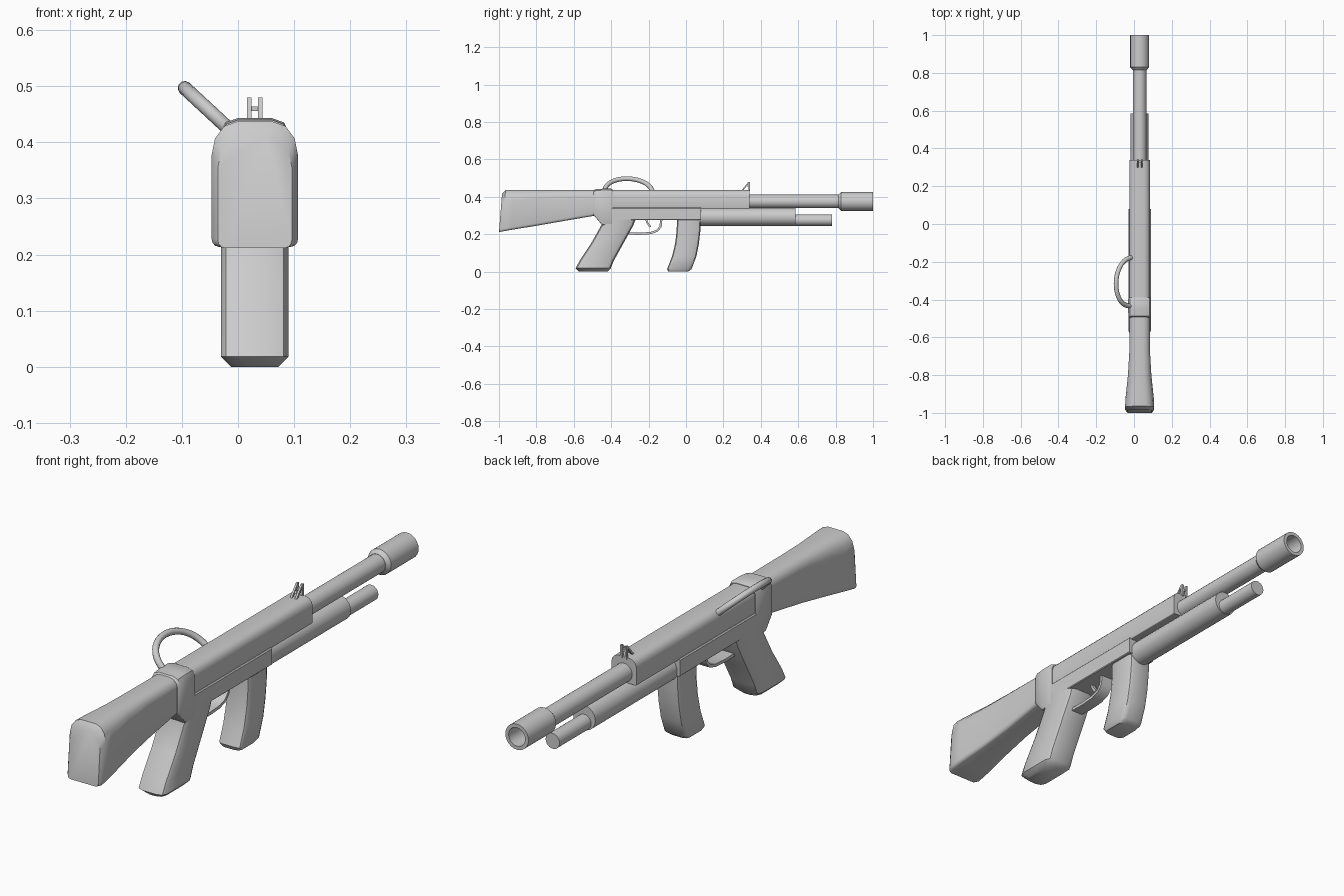
import bpy, bmesh, math
from mathutils import Vector

if "Cube" in bpy.data.objects:
    bpy.data.objects.remove(bpy.data.objects["Cube"])

CX = 0.03  # centre line of the gun body
mat = bpy.data.materials.new("plain grey")
mat.diffuse_color = (0.6, 0.6, 0.6, 1)
mat.use_nodes = True
mat.node_tree.nodes["Principled BSDF"].inputs["Base Color"].default_value = mat.diffuse_color


def loft(name, rings, angle=35):
    """Skin a list of equal-length point rings and cap both ends."""
    bm = bmesh.new()
    vs = [[bm.verts.new(p) for p in r] for r in rings]
    n = len(vs[0])
    for a, b in zip(vs, vs[1:]):
        for i in range(n):
            bm.faces.new((a[i], a[(i + 1) % n], b[(i + 1) % n], b[i]))
    bm.faces.new(vs[0])
    bm.faces.new(vs[-1])
    bmesh.ops.recalc_face_normals(bm, faces=bm.faces)
    me = bpy.data.meshes.new(name)
    bm.to_mesh(me)
    bm.free()
    me.materials.append(mat)
    ob = bpy.data.objects.new(name, me)
    bpy.context.collection.objects.link(ob)
    bpy.ops.object.select_all(action='DESELECT')
    ob.select_set(True)
    bpy.context.view_layer.objects.active = ob
    bpy.ops.object.shade_smooth_by_angle(angle=math.radians(angle))
    return ob


def section(hw, lo, hi, clo, chi, seg=1):
    """Rectangle with rounded (seg > 1) or chamfered corners, as (x, v) pairs."""
    pts = []
    for sx, v, sv, (cx, cv), start in ((1, lo, -1, clo, -90), (1, hi, 1, chi, 0),
                                       (-1, hi, 1, chi, 90), (-1, lo, -1, clo, 180)):
        for k in range(seg + 1):
            a = math.radians(start + 90 * k / seg)
            pts.append((CX + sx * (hw - cx) + cx * math.cos(a),
                        v - sv * cv + cv * math.sin(a)))
    return pts


def along_y(y, *args, shear=0.0, z0=0.0):
    return [(x, y + shear * (z - z0), z) for x, z in section(*args)]


def along_z(z, *args):
    return [(x, y, z) for x, y in section(*args)]


def lathe(name, z, profile, n=24):
    """Round part along y from (y, radius) pairs."""
    loft(name, [[(CX + r * math.cos(2 * math.pi * i / n), y,
                  z + r * math.sin(2 * math.pi * i / n)) for i in range(n)]
                for y, r in profile])


def sweep(name, path, side, shape, angle=40):
    """Sweep a (side, normal) shape along a planar path."""
    path, side = [Vector(p) for p in path], Vector(side).normalized()
    rings = []
    for i, p in enumerate(path):
        t = (path[min(i + 1, len(path) - 1)] - path[max(i - 1, 0)]).normalized()
        nrm = t.cross(side)
        rings.append([p + side * a + nrm * b for a, b in shape])
    loft(name, rings, angle)


def prism(name, yz, x0, x1):
    loft(name, [[(x, y, z) for y, z in yz] for x in (x0, x1)], 30)


# Shoulder stock, flaring to a slanted butt
lo, hi = (0.012, 0.014), (0.045, 0.06)
stock = [along_y(-1.0, 0.066, 0.212, 0.415, lo, hi, 3, shear=0.08, z0=0.21),
         along_y(-0.985, 0.077, 0.214, 0.437, lo, hi, 3, shear=0.09, z0=0.21),
         along_y(-0.93, 0.075, 0.224, 0.437, lo, hi, 3, shear=0.04, z0=0.21),
         along_y(-0.80, 0.062, 0.245, 0.436, lo, (0.04, 0.045), 3),
         along_y(-0.68, 0.055, 0.266, 0.436, lo, (0.035, 0.035), 3),
         along_y(-0.47, 0.054, 0.302, 0.435, lo, (0.035, 0.03), 3)]
loft("stock", stock, 40)

# Collar between stock and receiver
c = (0.03, 0.026)
loft("collar", [along_y(y, w, b, t, (0.006, 0.006), c, 2) for y, w, b, t in (
    (-0.495, 0.055, 0.302, 0.432), (-0.487, 0.06, 0.295, 0.440),
    (-0.45, 0.061, 0.25, 0.443), (-0.40, 0.061, 0.25, 0.443),
    (-0.39, 0.058, 0.25, 0.438))])

# Upper receiver with rounded top
loft("upper_receiver", [along_y(y, 0.054, 0.337, 0.436, (0.003, 0.003), (0.03, 0.03), 3)
                        for y in (-0.41, 0.34)])

# Wider lower receiver
loft("lower_receiver", [along_y(y, 0.06, 0.275, 0.342, (0.003, 0.003), (0.004, 0.004))
                        for y in (-0.42, 0.08)])

# Raked pistol grip
k = (0.03, 0.025)
loft("pistol_grip", [along_z(z, w, a, b, k, k, 2) for z, w, a, b in (
    (0.0, 0.042, -0.572, -0.42), (0.018, 0.06, -0.59, -0.402),
    (0.06, 0.06, -0.568, -0.385), (0.15, 0.06, -0.508, -0.335),
    (0.25, 0.06, -0.452, -0.28), (0.30, 0.06, -0.452, -0.262))], 40)

# Curved magazine
k = (0.02, 0.018)
loft("magazine", [along_z(z, w, a, b, k, k, 2) for z, w, a, b in (
    (0.0, 0.042, -0.095, 0.012), (0.014, 0.05, -0.101, 0.03),
    (0.08, 0.05, -0.075, 0.055), (0.15, 0.05, -0.058, 0.069),
    (0.22, 0.05, -0.05, 0.077), (0.29, 0.05, -0.048, 0.08))], 40)

# Barrel, hollow muzzle, lower tube and rod
lathe("barrel", 0.375, [(0.32, 0.036), (0.84, 0.036)])
lathe("muzzle", 0.375, [(0.815, 0.037), (0.83, 0.05), (1.0, 0.05), (1.0, 0.036),
                        (0.90, 0.036), (0.90, 0.002)])
lathe("lower_tube", 0.292, [(0.07, 0.048), (0.585, 0.048)])
lathe("cleaning_rod", 0.275, [(0.57, 0.03), (0.78, 0.03)])

# Side carrying loop, leaning out to the left
loop = []
for i in range(21):
    t = math.pi * i / 20
    d = math.sin(t) ** 0.9 if 0 < i < 20 else 0
    loop.append((-0.012 - 0.083 * d, -0.305 + 0.128 * math.cos(t) - 0.012 * d, 0.42 + 0.077 * d))
round_bar = [(0.0125 * math.cos(math.pi * j / 5), 0.0125 * math.sin(math.pi * j / 5))
             for j in range(10)]
sweep("carry_loop", loop, (0.68, 0, 0.73), round_bar, 50)

# Trigger guard and trigger
guard = [(CX, y, z) for y, z in ((-0.335, 0.205), (-0.25, 0.202), (-0.19, 0.206),
                                 (-0.155, 0.218), (-0.136, 0.24), (-0.132, 0.282))]
sweep("trigger_guard", guard, (1, 0, 0),
      [(-0.025, -0.006), (0.025, -0.006), (0.025, 0.006), (-0.025, 0.006)])
trigger = [(CX, y, z) for y, z in ((-0.215, 0.285), (-0.207, 0.262), (-0.19, 0.238))]
sweep("trigger", trigger, (1, 0, 0),
      [(-0.008, -0.005), (0.008, -0.005), (0.008, 0.005), (-0.008, 0.005)])

# Front sight: two pronged brackets joined by a bar
for side, x in (("left", CX - 0.01), ("right", CX + 0.01)):
    prism("sight_post_" + side, [(0.334, 0.43), (0.343, 0.43), (0.343, 0.48), (0.334, 0.48)],
          x - 0.004, x + 0.004)
    prism("sight_strut_" + side, [(0.293, 0.43), (0.303, 0.43), (0.338, 0.474), (0.334, 0.48)],
          x - 0.004, x + 0.004)
prism("sight_bar", [(0.325, 0.456), (0.34, 0.456), (0.34, 0.464), (0.325, 0.464)],
      CX - 0.01, CX + 0.01)
